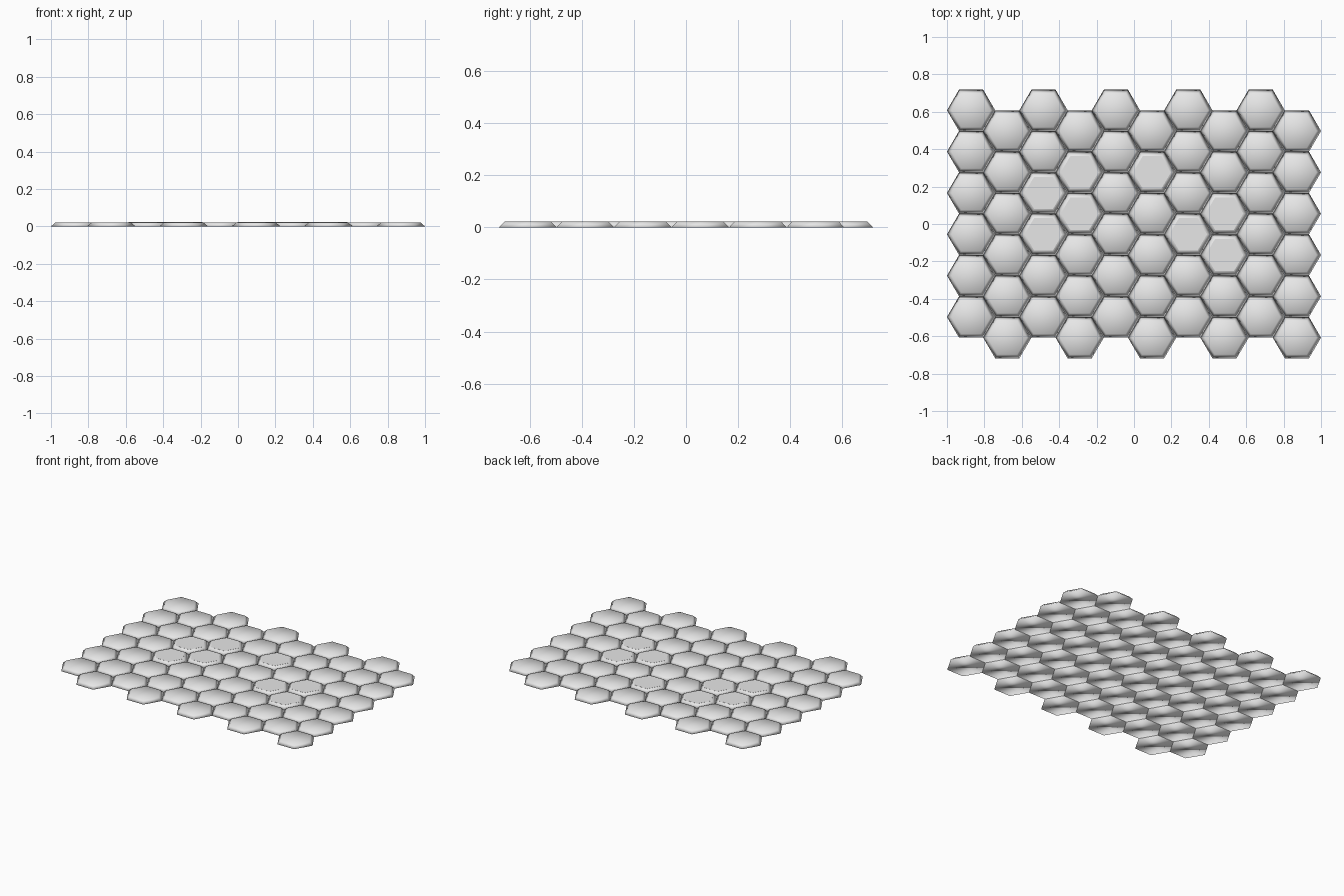
import bpy
import bmesh
from math import cos, sin, pi

if "Cube" in bpy.data.objects:
    bpy.data.objects.remove(bpy.data.objects["Cube"], do_unlink=True)

COLS, ROWS = 10, 6
R = 2 / 15.5                 # corner radius of a tile
PITCH = 0.221                # spacing along y
HEIGHT = 0.022
TOP = 0.81                   # top size relative to the base
SQUASH = PITCH / (2 * R * sin(pi / 3))
FLAT_TILES = {(2, 2), (2, 3), (3, 1), (3, 2), (5, 1), (6, 3), (7, 2), (7, 3)}

grey = bpy.data.materials.new("light_grey")
grey.use_nodes = True
colour = (0.8, 0.8, 0.8, 1)
grey.diffuse_color = colour
grey.node_tree.nodes["Principled BSDF"].inputs["Base Color"].default_value = colour


def hex_mesh(name, r_low, r_high, height, smooth):
    """Closed six-sided frustum standing on z = 0."""
    bm = bmesh.new()
    rings = []
    for r, z in ((r_low, 0), (r_high, height)):
        rings.append([bm.verts.new((r * cos(i * pi / 3), r * SQUASH * sin(i * pi / 3), z))
                      for i in range(6)])
    low, high = rings
    bm.faces.new(low[::-1])
    bm.faces.new(high)
    for i in range(6):
        j = (i + 1) % 6
        bm.faces.new((low[i], low[j], high[j], high[i]))
    for f in bm.faces:
        f.smooth = smooth
    mesh = bpy.data.meshes.new(name)
    bm.to_mesh(mesh)
    bm.free()
    mesh.materials.append(grey)
    return mesh


def place(name, mesh, location):
    obj = bpy.data.objects.new(name, mesh)
    obj.location = location
    bpy.context.collection.objects.link(obj)


# Softly shaded tiles, and thin flat plates for the marked ones
tile_mesh = hex_mesh("hex_tile", R, R * TOP, HEIGHT, True)
plate_mesh = hex_mesh("flat_plate", R * 0.78, R * 0.78, 0.0006, False)

for col in range(COLS):
    for row in range(ROWS):
        x = (col - (COLS - 1) / 2) * 1.5 * R
        y = ((ROWS - 0.5) / 2 - row - 0.5 * (col % 2)) * PITCH
        place(f"hex_tile_{col}_{row}", tile_mesh, (x, y, 0))
        if (col, row) in FLAT_TILES:
            place(f"flat_plate_{col}_{row}", plate_mesh, (x, y, HEIGHT))
